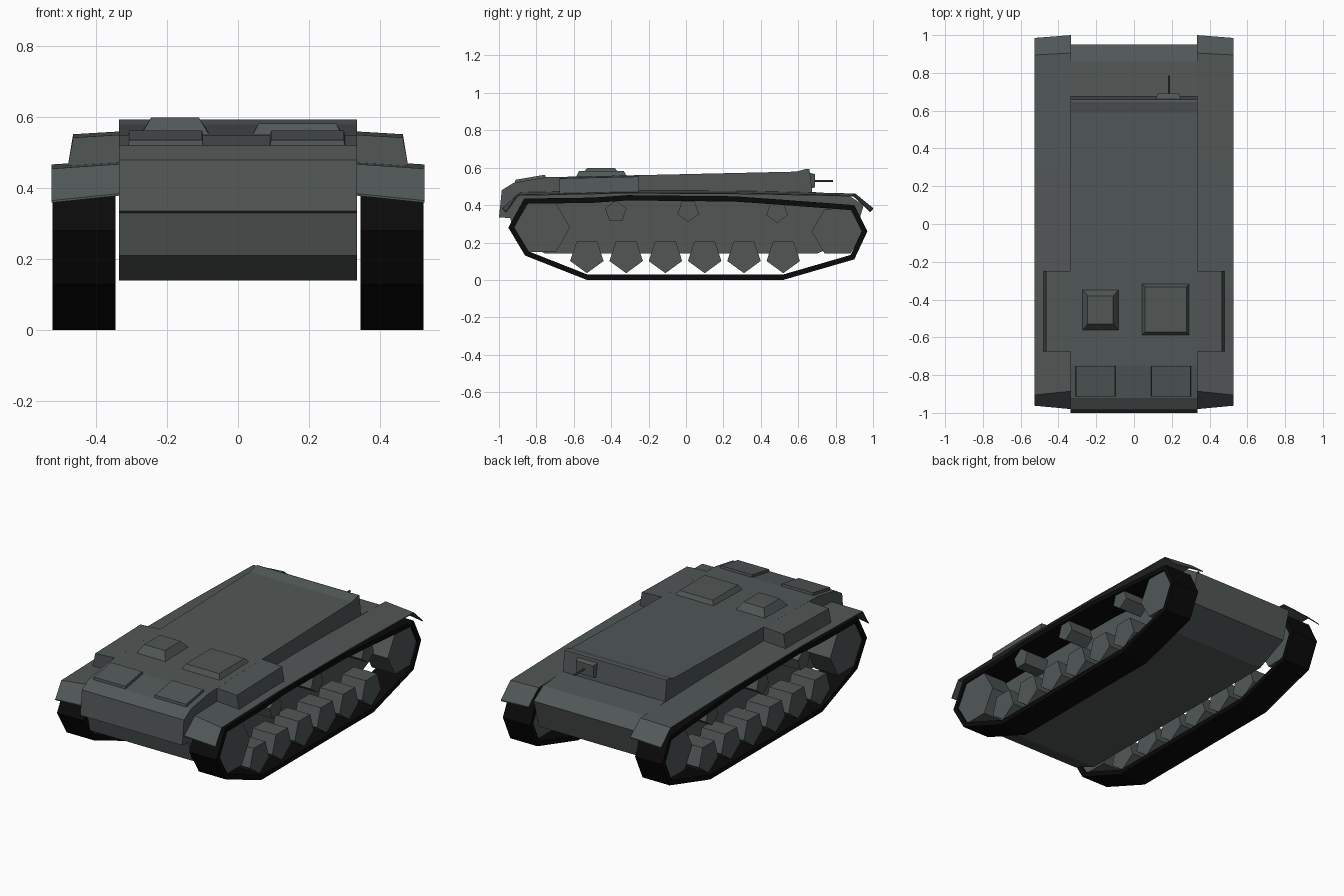
import bpy, bmesh, math
from mathutils import Vector

if "Cube" in bpy.data.objects:
    bpy.data.objects.remove(bpy.data.objects["Cube"])


def material(name, col):
    m = bpy.data.materials.new(name)
    m.diffuse_color = (*col, 1)
    m.use_nodes = True
    m.node_tree.nodes["Principled BSDF"].inputs["Base Color"].default_value = m.diffuse_color
    return m


GREY = material("armour grey", (0.082, 0.095, 0.094))
BLACK = material("track black", (0.003, 0.003, 0.003))


def build(name, verts, faces, mat):
    bm = bmesh.new()
    vs = [bm.verts.new(v) for v in verts]
    for f in faces:
        bm.faces.new([vs[i] for i in f])
    bmesh.ops.recalc_face_normals(bm, faces=bm.faces)
    me = bpy.data.meshes.new(name)
    bm.to_mesh(me)
    bm.free()
    me.materials.append(mat)
    ob = bpy.data.objects.new(name, me)
    bpy.context.collection.objects.link(ob)
    return ob


def loft(name, a, b, mat):
    """Solid between two matching closed outlines."""
    n = len(a)
    faces = [(i, (i + 1) % n, n + (i + 1) % n, n + i) for i in range(n)]
    faces += [tuple(range(n)), tuple(range(n, 2 * n))]
    return build(name, a + b, faces, mat)


def prism(name, prof, x0, x1, mat):
    return loft(name, [(x0, y, z) for y, z in prof], [(x1, y, z) for y, z in prof], mat)


def ngon(y, z, r, n, start):
    return [(y + r * math.cos(start + i * math.tau / n),
             z + r * math.sin(start + i * math.tau / n)) for i in range(n)]


def inset(prof, d):
    """Offset a counter-clockwise outline inwards with mitred corners."""
    out = []
    for i, p in enumerate(prof):
        p = Vector(p)
        e1 = (p - Vector(prof[i - 1])).normalized()
        e2 = (Vector(prof[(i + 1) % len(prof)]) - p).normalized()
        n1, n2 = Vector((-e1.y, e1.x)), Vector((-e2.y, e2.x))
        out.append(tuple(p + (n1 + n2) * d / (1 + n1.dot(n2))))
    return out


def band(name, prof, d, x0, x1, mat):
    inner, n = inset(prof, d), len(prof)
    verts = [(x, y, z) for x in (x0, x1) for pr in (prof, inner) for y, z in pr]
    faces = []
    for i in range(n):
        j = (i + 1) % n
        for a, b in ((0, 1), (1, 3), (3, 2), (2, 0)):
            faces.append((a * n + i, a * n + j, b * n + j, b * n + i))
    return build(name, verts, faces, mat)


def roof_z(y):
    return 0.549 + (y + 0.75) * 0.0225


def hatch(name, x0, x1, y0, y1, inx, iny, top, zf):
    """Bevel-sided plate whose base follows zf(y) and whose top is top(y)."""
    base = [(x0, y0), (x1, y0), (x1, y1), (x0, y1)]
    cap = [(x0 + inx, y0 + iny), (x1 - inx, y0 + iny), (x1 - inx, y1 - iny), (x0 + inx, y1 - iny)]
    loft(name, [(x, y, zf(y) - 0.005) for x, y in base], [(x, y, top(y)) for x, y in cap], GREY)


# hull and superstructure as one side profile
prism("hull", [(-0.75, 0.14), (0.70, 0.14), (0.90, 0.23), (0.95, 0.40), (0.86, 0.458),
               (0.675, 0.47), (0.66, 0.592), (0.645, 0.594), (0.59, 0.579), (-0.75, 0.549),
               (-0.92, 0.52), (-0.985, 0.48), (-1.0, 0.335), (-0.94, 0.33), (-0.91, 0.21)],
      -0.335, 0.335, GREY)

# roof hatches
hatch("commander_hatch", -0.275, -0.08, -0.565, -0.345, 0.03, 0.036, lambda y: 0.599, roof_z)
hatch("crew_hatch", 0.04, 0.295, -0.59, -0.315, 0.018, 0.018, lambda y: 0.582, roof_z)

# sloped access covers on the front plate
slope = lambda y: 0.549 + (y + 0.75) * 0.17
for x0, nm in ((-0.31, "left"), (0.09, "right")):
    hatch(nm + "_front_cover", x0, x0 + 0.212, -0.915, -0.75, 0.003, 0.003,
          lambda y: slope(y) + 0.014, slope)

# rear gun mount and barrel
loft("gun_mount", [(x, 0.655, z) for x, z in ((0.115, 0.485), (0.25, 0.485), (0.25, 0.575), (0.115, 0.575))],
     [(x, 0.69, z) for x, z in ((0.125, 0.495), (0.24, 0.495), (0.24, 0.565), (0.125, 0.565))], GREY)
barrel = ngon(0.185, 0.53, 0.006, 6, 0)
loft("gun_barrel", [(x, 0.68, z) for x, z in barrel], [(x, 0.785, z) for x, z in barrel], GREY)

TRACK = [(-0.53, 0.0), (0.52, 0.0), (0.90, 0.11), (0.97, 0.26), (0.90, 0.40), (0.50, 0.43),
         (0.26, 0.447), (-0.31, 0.453), (-0.50, 0.44), (-0.865, 0.435), (-0.95, 0.28), (-0.86, 0.13)]

# fender stations: inner y, inner z, outer y, outer z
FENDER = [(-0.98, 0.385, -0.962, 0.365), (-0.885, 0.468, -0.905, 0.455), (-0.35, 0.479, -0.35, 0.467),
          (0.3, 0.476, 0.3, 0.464), (0.905, 0.462, 0.895, 0.452), (1.0, 0.385, 0.985, 0.368)]

for s, side in ((-1, "left"), (1, "right")):
    band(side + "_track", TRACK, 0.028, s * 0.345, s * 0.523, BLACK)

    # wheels and rollers
    for i in range(6):
        prism(f"{side}_road_wheel_{i}", ngon(-0.53 + i * 0.21, 0.13, 0.094, 5, -math.pi / 2),
              s * 0.36, s * 0.512, GREY)
    for i, (y, z, a) in enumerate(((-0.375, 0.365, 90), (0.012, 0.37, -90), (0.487, 0.365, -90))):
        prism(f"{side}_return_roller_{i}", ngon(y, z, 0.06, 5, math.radians(a)), s * 0.36, s * 0.512, GREY)
    prism(side + "_drive_wheel", ngon(-0.77, 0.28, 0.15, 6, 0), s * 0.36, s * 0.512, GREY)
    prism(side + "_idler_wheel", ngon(0.81, 0.26, 0.138, 6, 0), s * 0.36, s * 0.512, GREY)

    # thin fender with drooping end flaps
    t = 0.006
    upper = [(s * 0.334, a, b) for a, b, c, d in FENDER], [(s * 0.526, c, d) for a, b, c, d in FENDER]
    n = len(FENDER)
    verts = upper[0] + upper[1] + [(x, y, z - t) for x, y, z in upper[0] + upper[1]]
    faces = [(0, n, 3 * n, 2 * n), (n - 1, 2 * n - 1, 4 * n - 1, 3 * n - 1)]
    for i in range(n - 1):
        for a, b in ((0, 1), (1, 3), (3, 2), (2, 0)):
            faces.append((a * n + i, a * n + i + 1, b * n + i + 1, b * n + i))
    build(side + "_fender", verts, faces, GREY)

    # side sponson box
    ends = []
    for y in (-0.675, -0.25):
        z = roof_z(y)
        ends.append([(s * 0.33, y, 0.465), (s * 0.48, y, 0.462), (s * 0.465, y, z - 0.008), (s * 0.33, y, z)])
    loft(side + "_sponson", ends[0], ends[1], GREY)
